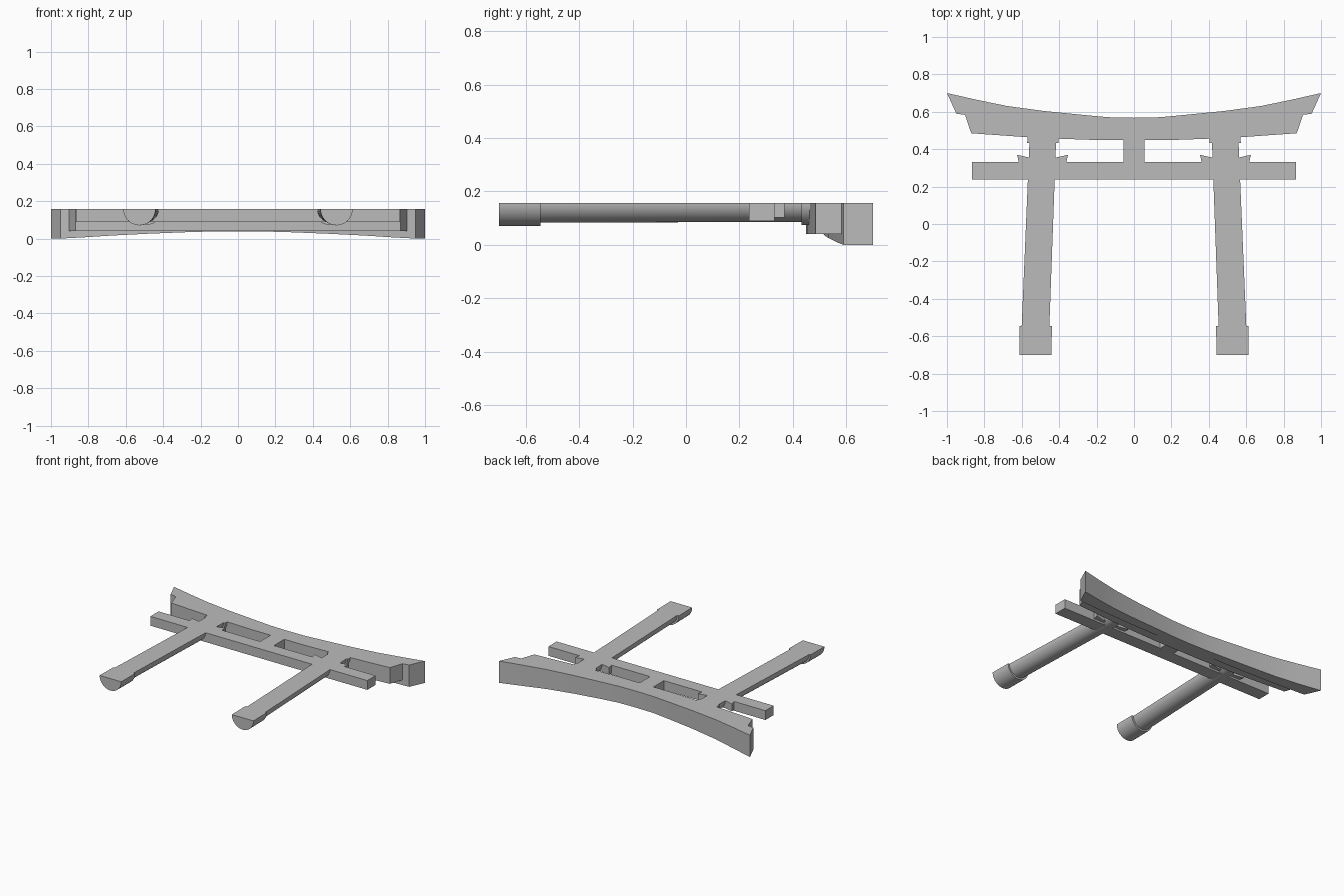
import bpy, bmesh, math

cube = bpy.data.objects.get("Cube")
if cube:
    bpy.data.objects.remove(cube, do_unlink=True)

TOP = 0.157  # flat cut face of the half-relief gate

stone = bpy.data.materials.new("plain grey")
stone.use_nodes = True
stone.diffuse_color = (0.5, 0.5, 0.5, 1)
stone.node_tree.nodes["Principled BSDF"].inputs["Base Color"].default_value = (0.5, 0.5, 0.5, 1)


def loft(name, sections):
    """Skin a row of equal-length closed sections and cap both ends."""
    bm = bmesh.new()
    rings = [[bm.verts.new(p) for p in sec] for sec in sections]
    n = len(rings[0])
    for a, b in zip(rings, rings[1:]):
        for i in range(n):
            j = (i + 1) % n
            bm.faces.new((a[i], a[j], b[j], b[i]))
    bm.faces.new(rings[0])
    bm.faces.new(rings[-1])
    bmesh.ops.recalc_face_normals(bm, faces=bm.faces)
    mesh = bpy.data.meshes.new(name)
    bm.to_mesh(mesh)
    bm.free()
    mesh.materials.append(stone)
    obj = bpy.data.objects.new(name, mesh)
    bpy.context.collection.objects.link(obj)
    bpy.ops.object.select_all(action='DESELECT')
    obj.select_set(True)
    bpy.context.view_layer.objects.active = obj
    bpy.ops.object.shade_smooth_by_angle(angle=math.radians(25))
    return obj


def half_round(name, side, stations, steps=20):
    """Half cylinder along y from (x, y, radius) stations."""
    loft(name, [[(side * x + r * math.cos(math.pi * i / steps), y,
                  TOP - r * math.sin(math.pi * i / steps))
                 for i in range(steps + 1)] for x, y, r in stations])


def slab(name, outline, z):
    """Flat outline extruded from z up to the cut face."""
    loft(name, [[(x, y, h) for x, y in outline] for h in (z, TOP)])


def box(name, x, y0, y1, z):
    slab(name, [(-x, y0), (x, y0), (x, y1), (-x, y1)], z)


def curved_beam(name, half):
    """Mirrored beam from (x low, y low, x high, y high, z) stations."""
    full = [(-a, b, -c, d, z) for a, b, c, d, z in reversed(half[1:])] + half
    loft(name, [[(a, b, TOP), (c, d, TOP), (c, d, z), (a, b, z)]
                for a, b, c, d, z in full])


# Top beam, sweeping up and thickening to its slanted ends
curved_beam("top_beam", [
    (0, 0.515, 0, 0.568, 0.038), (0.14, 0.516, 0.14, 0.571, 0.038),
    (0.28, 0.52, 0.28, 0.584, 0.034), (0.48, 0.533, 0.48, 0.604, 0.026),
    (0.68, 0.553, 0.68, 0.631, 0.016), (0.82, 0.572, 0.84, 0.664, 0.007),
    (0.95, 0.59, 1.0, 0.70, 0.0)])

# Under beam below it
curved_beam("under_beam", [
    (0, 0.449, 0, 0.53, 0.04), (0.2, 0.449, 0.2, 0.535, 0.04),
    (0.4, 0.456, 0.4, 0.545, 0.04), (0.57, 0.464, 0.58, 0.555, 0.04),
    (0.87, 0.485, 0.905, 0.587, 0.04)])

# Straight tie beam and the short strut above it
box("tie_beam", 0.865, 0.237, 0.331, 0.09)
box("centre_strut", 0.055, 0.32, 0.46, 0.09)

for side, label in ((1, "left"), (-1, "right")):
    half_round(label + "_pillar", side, [(0.527, -0.56, 0.074), (0.487, 0.46, 0.071)])
    half_round(label + "_pillar_base", side, [(0.527, -0.70, 0.086), (0.525, -0.545, 0.086)])
    half_round(label + "_pillar_collar", side, [(0.488, 0.432, 0.083), (0.487, 0.47, 0.083)])
    # Wedges either side of the pillar, rising away from it
    for d, place in ((1, "outer"), (-1, "inner")):
        pts = [(0.0, 0.325), (0.126, 0.325), (0.136, 0.37), (0.07, 0.355), (0.0, 0.355)]
        slab(f"{label}_{place}_wedge", [(side * (0.489 + d * x), y) for x, y in pts], 0.103)
